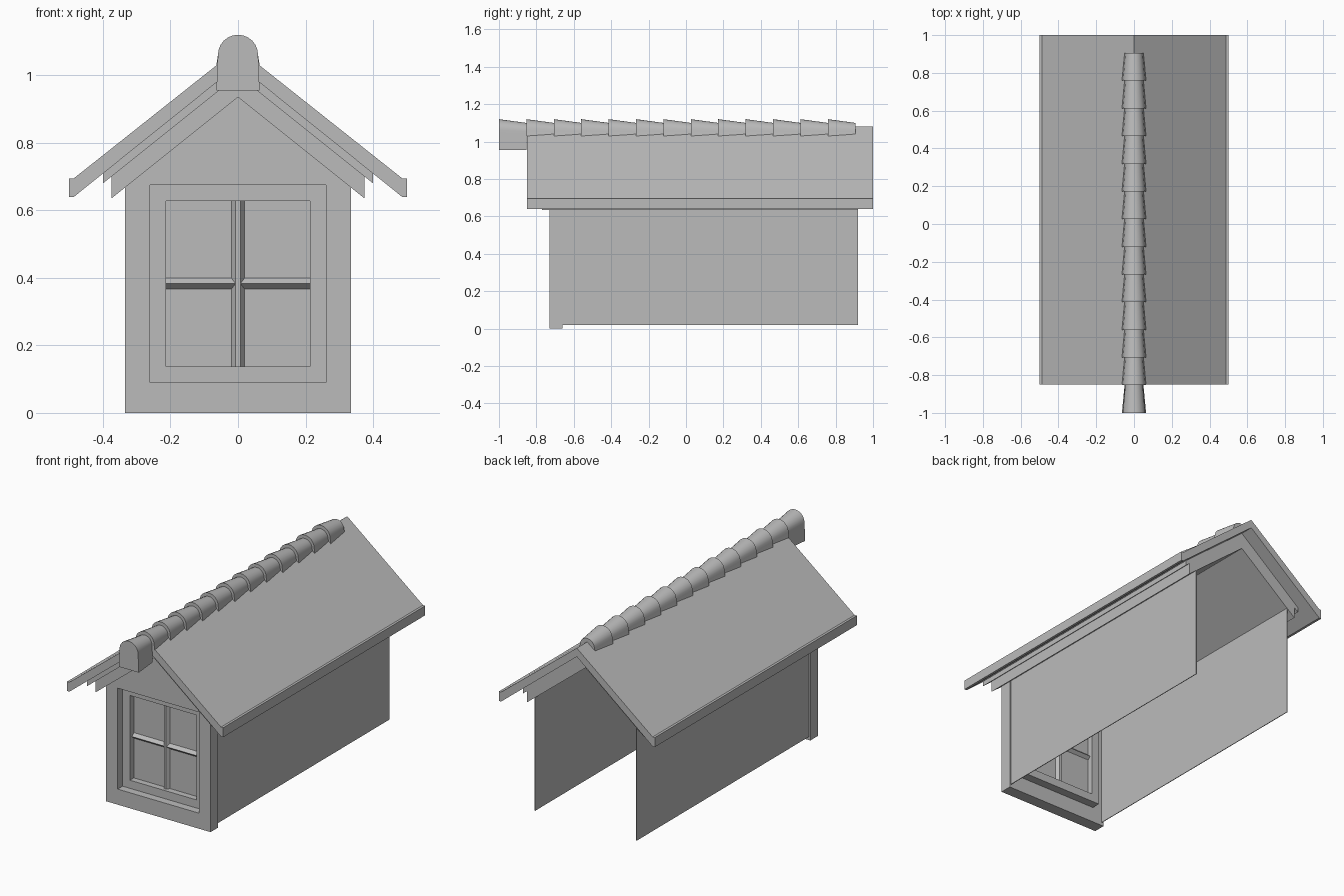
import bpy, bmesh, math

cube = bpy.data.objects.get("Cube")
if cube:
    bpy.data.objects.remove(cube)

grey = bpy.data.materials.new("plain grey")
grey.use_nodes = True
colour = (0.5, 0.5, 0.5, 1)
grey.diffuse_color = colour
grey.node_tree.nodes["Principled BSDF"].inputs["Base Color"].default_value = colour


def finish(name, bm):
    bmesh.ops.recalc_face_normals(bm, faces=bm.faces)
    mesh = bpy.data.meshes.new(name)
    bm.to_mesh(mesh)
    bm.free()
    mesh.materials.append(grey)
    obj = bpy.data.objects.new(name, mesh)
    bpy.context.collection.objects.link(obj)
    return obj


def loft(name, rings):
    """Closed solid through matching rings of points."""
    bm = bmesh.new()
    loops = [[bm.verts.new(p) for p in ring] for ring in rings]
    n = len(loops[0])
    for a, b in zip(loops, loops[1:]):
        for i in range(n):
            j = (i + 1) % n
            bm.faces.new((a[i], a[j], b[j], b[i]))
    bm.faces.new(loops[0])
    bm.faces.new(loops[-1][::-1])
    return finish(name, bm)


def prism(name, profile, y0, y1):
    """Extrude an x-z profile along y."""
    return loft(name, [[(x, y, z) for x, z in profile] for y in (y0, y1)])


def ring_prism(name, outer, inner, y0, y1):
    """Panel with an opening; both outlines have equal point counts."""
    bm = bmesh.new()
    loops = [[bm.verts.new((x, y, z)) for x, z in pts]
             for pts, y in ((outer, y0), (inner, y0), (inner, y1), (outer, y1))]
    n = len(outer)
    for k in range(4):
        a, b = loops[k], loops[(k + 1) % 4]
        for i in range(n):
            j = (i + 1) % n
            bm.faces.new((a[i], a[j], b[j], b[i]))
    return finish(name, bm)


def rect(w, z0, z1):
    return [(-w, z0), (w, z0), (w, z1), (-w, z1)]


def gable(w, top, under, slope=0.8):
    """Chevron cross-section with plumb-cut eaves."""
    return [(-w, top - slope * w), (0, top), (w, top - slope * w),
            (w, under - slope * w), (0, under), (-w, under - slope * w)]


# Front wall with window opening
outer = [(-0.335, 0), (0.335, 0), (0.335, 0.69), (0, 0.955), (-0.335, 0.69)]
inner = [(-0.26, 0.09), (0.26, 0.09), (0.26, 0.675), (0, 0.675), (-0.26, 0.675)]
ring_prism("front_wall", outer, inner, -0.73, -0.66)

# Window frame, pane and bevelled glazing bars
ring_prism("window_frame", rect(0.26, 0.09, 0.675), rect(0.213, 0.137, 0.628), -0.685, -0.61)
prism("window_pane", rect(0.213, 0.137, 0.628), -0.649, -0.645)
front, mid, back = -0.667, -0.647, -0.627
upright = [(-0.021, mid), (-0.007, front), (0.007, front),
           (0.021, mid), (0.007, back), (-0.007, back)]
loft("upright_bar", [[(x, y, z) for x, y in upright] for z in (0.137, 0.628)])
cross = [(front, 0.383), (mid, 0.365), (back, 0.383), (mid, 0.401)]
loft("cross_bar", [[(x, y, z) for y, z in cross] for x in (-0.213, 0.213)])

# Thin side walls
for side, name in ((-1, "right_wall"), (1, "left_wall")):
    xs = (side * 0.327, side * 0.323)
    loft(name, [[(x, -0.66, 0.02), (x, 0.92, 0.02), (x, 0.92, 0.69), (x, -0.66, 0.69)]
                for x in xs])

# Stepped roof layers
prism("lower_roof_layer", gable(0.375, 1.0, 0.935), -0.77, 0.92)
prism("middle_roof_layer", gable(0.4, 1.03, 1.0), -0.81, 0.92)
roof = [(-0.5, 0.695), (-0.486, 0.695), (0, 1.08), (0.486, 0.695), (0.5, 0.695),
        (0.5, 0.64), (0.486, 0.64), (0, 1.03), (-0.486, 0.64), (-0.5, 0.64)]
prism("roof_sheet", roof, -0.85, 1.0)


# Overlapping tapered ridge tiles
def arch(half, foot, top, y):
    r = half * 0.93
    pts = [(-half, y, foot)]
    for i in range(13):
        a = math.pi * (1 - i / 12)
        pts.append((r * math.cos(a), y, top - r + r * math.sin(a)))
    return pts + [(half, y, foot)]


count = 13
pitch = 1.905 / count
for i in range(count):
    y = -1 + i * pitch
    foot = 0.955 if i == 0 else 1.03
    tile = loft(f"ridge_tile_{i + 1}", [arch(0.064, foot, 1.12, y),
                                        arch(0.05, foot if i == 0 else 1.04, 1.1, y + pitch)])
    bpy.ops.object.select_all(action="DESELECT")
    tile.select_set(True)
    bpy.context.view_layer.objects.active = tile
    bpy.ops.object.shade_smooth_by_angle(angle=math.radians(35))
